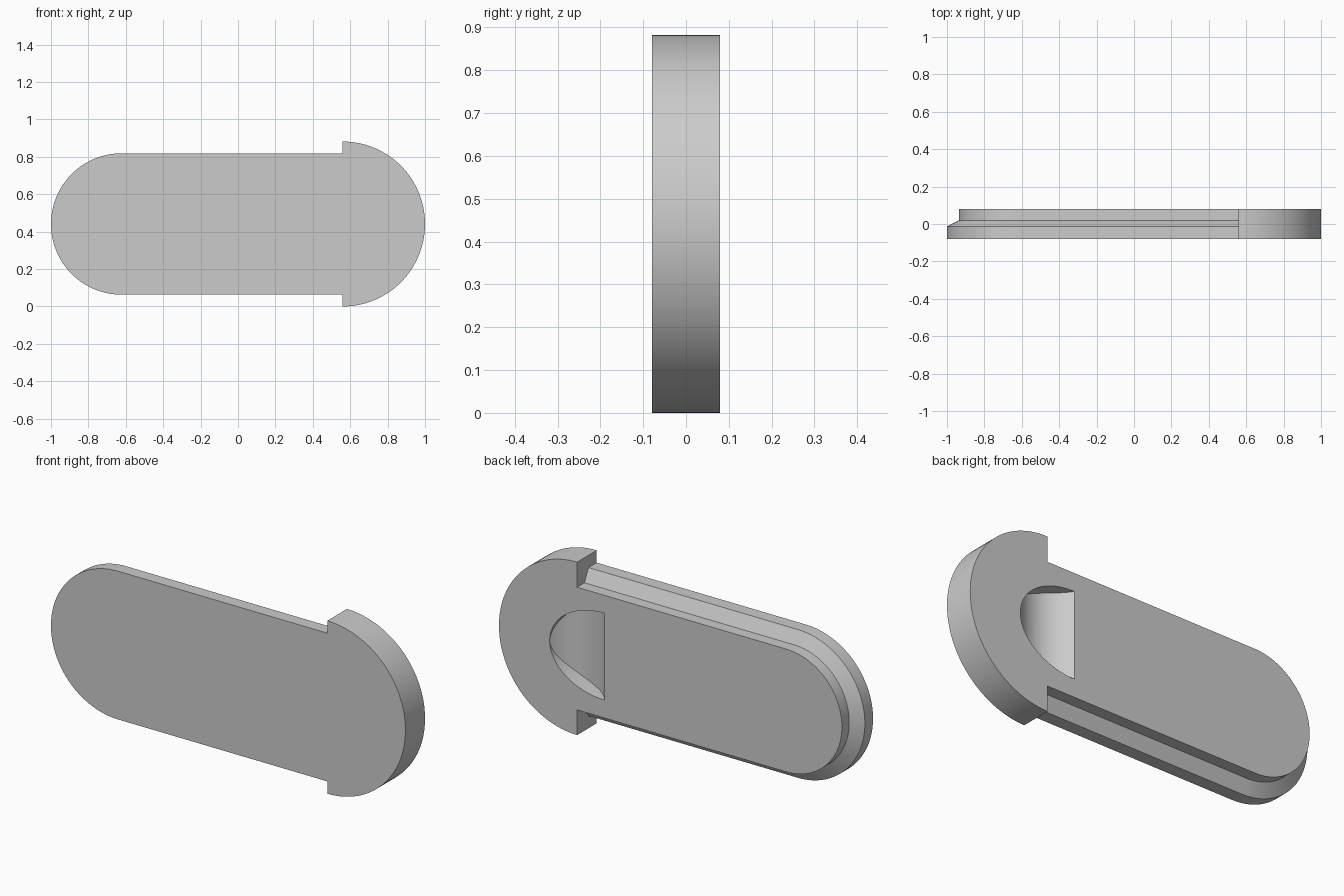
import bpy, bmesh
from math import sin, cos, pi, radians

cube = bpy.data.objects.get("Cube")
if cube:
    bpy.data.objects.remove(cube, do_unlink=True)

HALF = 0.079          # half thickness
MID = 0.441           # height of the long axis
HEAD_X = 0.559        # flat side of the round head

grey = bpy.data.materials.new("plain grey")
grey.use_nodes = True
grey.diffuse_color = (0.6, 0.6, 0.6, 1)
grey.node_tree.nodes["Principled BSDF"].inputs["Base Color"].default_value = (0.6, 0.6, 0.6, 1)


def arc(cx, rx, rz, start, end, steps=64):
    """Points of an elliptical arc in the x-z plane."""
    angles = [start + (end - start) * i / steps for i in range(steps + 1)]
    return [(cx + rx * cos(a), MID + rz * sin(a)) for a in angles]


def loft(name, layers):
    """Closed solid through outlines stacked along y."""
    bm = bmesh.new()
    rings = [[bm.verts.new((x, y, z)) for x, z in pts] for y, pts in layers]
    bm.faces.new(rings[0])
    bm.faces.new(rings[-1])
    for a, b in zip(rings, rings[1:]):
        for i in range(len(a)):
            j = (i + 1) % len(a)
            bm.faces.new((a[i], a[j], b[j], b[i]))
    bmesh.ops.recalc_face_normals(bm, faces=bm.faces)
    mesh = bpy.data.meshes.new(name)
    bm.to_mesh(mesh)
    bm.free()
    mesh.materials.append(grey)
    obj = bpy.data.objects.new(name, mesh)
    bpy.context.collection.objects.link(obj)
    return obj


def boolean(target, other, operation):
    """Apply a boolean and remove the helper."""
    mod = target.modifiers.new("join", "BOOLEAN")
    mod.operation, mod.object, mod.solver = operation, other, "EXACT"
    bpy.context.view_layer.objects.active = target
    bpy.ops.object.modifier_apply(modifier=mod.name)
    bpy.data.objects.remove(other, do_unlink=True)


def body_outline(inset):
    r = 0.378 - inset
    end = HEAD_X + 0.06
    return [(end, MID + r)] + arc(-0.622, r, r, pi / 2, 3 * pi / 2) + [(end, MID - r)]


# Long body: wide front, sloping shoulder, narrower back
plate = loft("sliding_plate", [
    (-HALF, body_outline(0)),
    (-0.013, body_outline(0)),
    (0.02, body_outline(0.065)),
    (HALF, body_outline(0.065)),
])

# Half-round head
head_pts = arc(HEAD_X, 0.441, 0.441, -pi / 2, pi / 2)
head = loft("round_head", [(-HALF, head_pts), (HALF, head_pts)])
boolean(plate, head, "UNION")

# Finger scoop in the back: upright cylinder limited by a half-oval outline
chord, depth = 0.155, 0.085
radius = (chord ** 2 + depth ** 2) / (2 * depth)
bpy.ops.mesh.primitive_cylinder_add(
    vertices=128, radius=radius, depth=1,
    location=(0.405 + chord, HALF - depth + radius, MID))
scoop = bpy.context.object
scoop.name = "finger_scoop"
scoop.data.materials.append(grey)
oval = arc(0.405, 0.309, 0.221, 0, 2 * pi, 96)[:-1]
limit = loft("scoop_limit", [(-0.2, oval), (0.6, oval)])
boolean(scoop, limit, "INTERSECT")
boolean(plate, scoop, "DIFFERENCE")

# Smooth curves, crisp edges
bpy.ops.object.select_all(action="DESELECT")
plate.select_set(True)
bpy.context.view_layer.objects.active = plate
bpy.ops.object.shade_smooth_by_angle(angle=radians(25))
